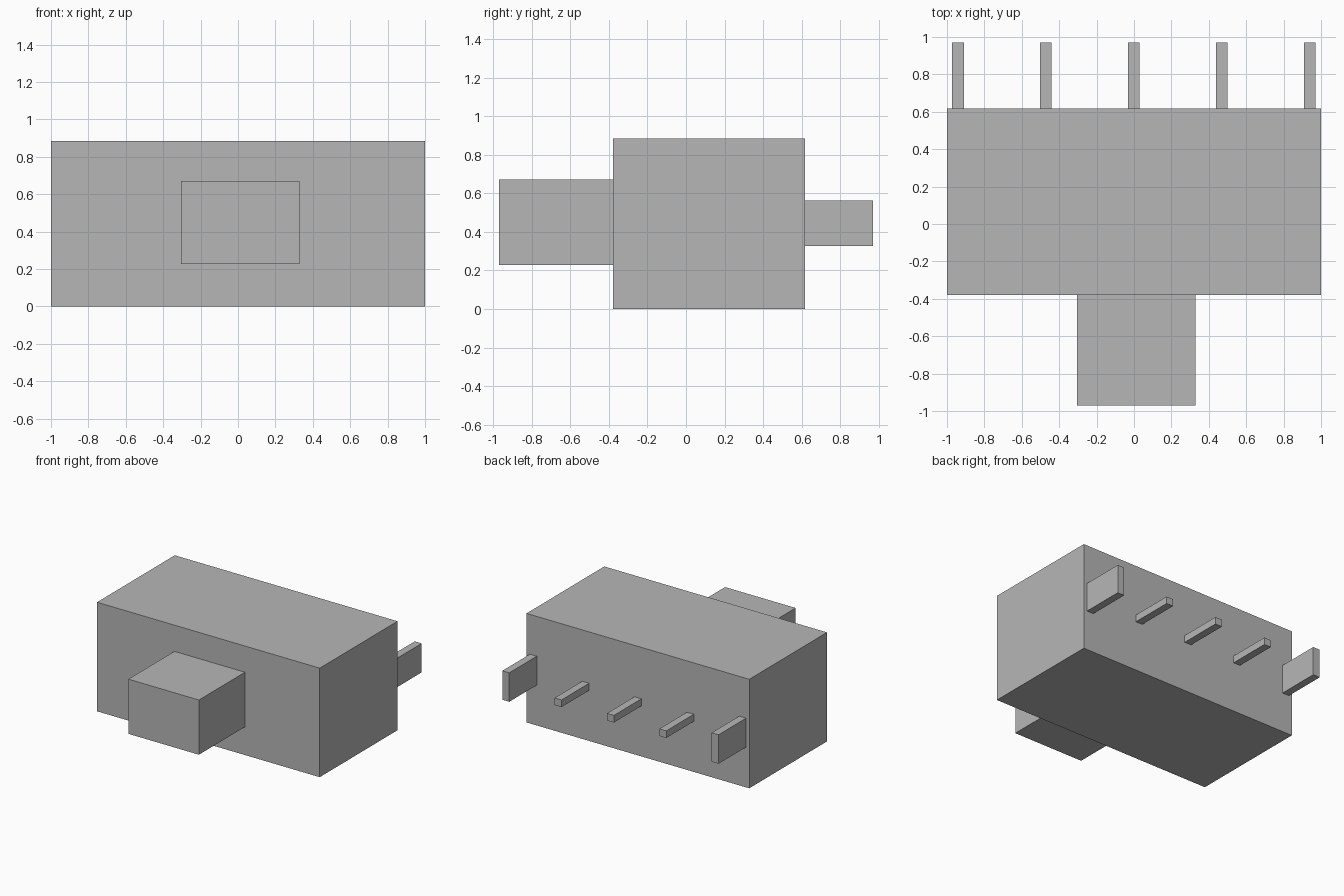
import bpy

if "Cube" in bpy.data.objects:
    bpy.data.objects.remove(bpy.data.objects["Cube"], do_unlink=True)

# Single plain grey material
grey = bpy.data.materials.new("plain_grey")
grey.use_nodes = True
GREY = (0.47, 0.47, 0.47, 1.0)
grey.diffuse_color = GREY
grey.node_tree.nodes["Principled BSDF"].inputs["Base Color"].default_value = GREY


def box(name, x, y, z):
    """Axis-aligned box from (min, max) ranges."""
    centre = [(r[0] + r[1]) / 2 for r in (x, y, z)]
    size = [r[1] - r[0] for r in (x, y, z)]
    bpy.ops.mesh.primitive_cube_add(size=1, location=centre)
    ob = bpy.context.object
    ob.name = name
    ob.scale = size
    bpy.ops.object.transform_apply(location=False, rotation=False, scale=True)
    ob.data.materials.append(grey)
    return ob


BACK = 0.617    # rear face of the housing
FRONT = -0.38   # front face of the housing

# Main housing and the push button on its front
box("housing", (-1, 1), (FRONT, BACK), (0, 0.885))
box("button", (-0.305, 0.328), (-0.97, FRONT), (0.228, 0.672))

# Row of rear pins: tall mounting tabs at the ends, slim contacts between
for i in range(5):
    cx = -0.941 + i * 0.47
    end = i in (0, 4)
    z = (0.327, 0.562) if end else (0.41, 0.468)
    name = "mounting_tab" if end else "contact_pin"
    box(f"{name}_{i + 1}", (cx - 0.031, cx + 0.031), (BACK, 0.97), z)
